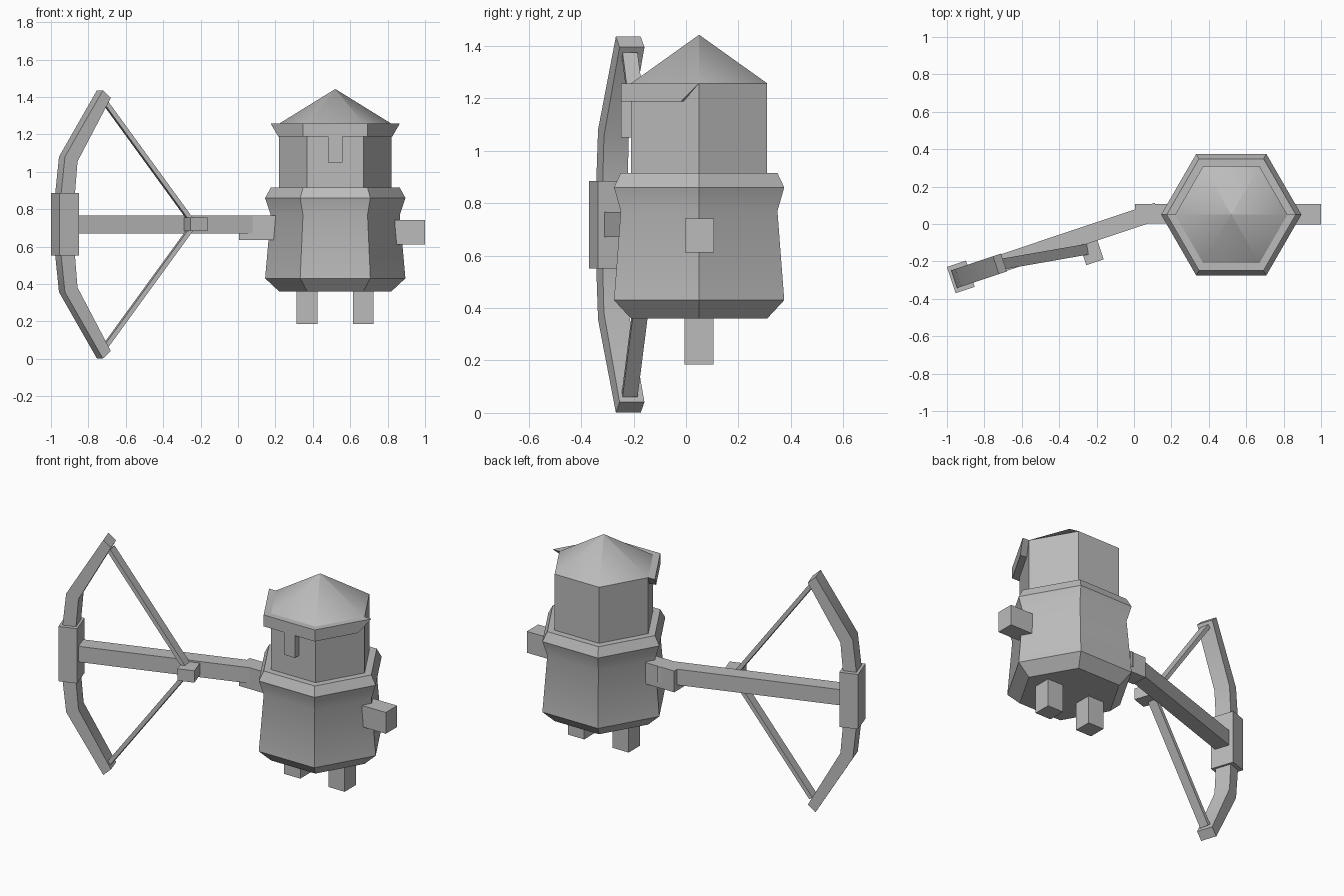
import bpy, bmesh, math
from mathutils import Matrix, Vector

if "Cube" in bpy.data.objects:
    bpy.data.objects.remove(bpy.data.objects["Cube"], do_unlink=True)

# One plain grey for everything
grey = bpy.data.materials.new("plain_grey")
grey.use_nodes = True
grey.diffuse_color = (0.5, 0.5, 0.5, 1)
grey.node_tree.nodes["Principled BSDF"].inputs["Base Color"].default_value = (0.5, 0.5, 0.5, 1)

AXIS = Vector((0.52, 0.05, 0))          # vertical axis of the figure
TILT = math.radians(18.5)               # heading of the bow
BOW = Matrix.Translation((-0.926, -0.283, 0.718)) @ Matrix.Rotation(TILT, 4, 'Z')


def finish(bm, name, matrix=None):
    bmesh.ops.remove_doubles(bm, verts=bm.verts, dist=1e-5)
    if matrix:
        bm.transform(matrix)
    bmesh.ops.recalc_face_normals(bm, faces=bm.faces)
    mesh = bpy.data.meshes.new(name)
    bm.to_mesh(mesh)
    bm.free()
    mesh.materials.append(grey)
    obj = bpy.data.objects.new(name, mesh)
    bpy.context.collection.objects.link(obj)
    bpy.ops.object.select_all(action='DESELECT')
    obj.select_set(True)
    bpy.context.view_layer.objects.active = obj
    bpy.ops.object.shade_smooth_by_angle(angle=math.radians(37))
    return obj


def box(name, lo, hi, matrix=None):
    bm = bmesh.new()
    bmesh.ops.create_cube(bm, size=1)
    lo, hi = Vector(lo), Vector(hi)
    for v in bm.verts:
        v.co = (lo + hi) / 2 + v.co * (hi - lo)
    return finish(bm, name, matrix)


def loft(name, rings):
    """Skin a list of equal-length closed rings and cap both ends."""
    bm = bmesh.new()
    loops = [[bm.verts.new(p) for p in ring] for ring in rings]
    n = len(loops[0])
    for a, b in zip(loops, loops[1:]):
        for i in range(n):
            j = (i + 1) % n
            bm.faces.new((a[i], a[j], b[j], b[i]))
    bm.faces.new(loops[0])
    bm.faces.new(loops[-1])
    return bm, name


def corner(i, r, z):
    a = i * math.pi / 3
    return AXIS + Vector((r * math.cos(a), r * math.sin(a), z))


def hexagon(name, profile):
    return finish(*loft(name, [[corner(i, r, z) for i in range(6)] for r, z in profile]))


# Body and head are hexagonal turnings
hexagon("body", [(0.30, 0.36), (0.375, 0.43), (0.345, 0.77), (0.375, 0.86), (0.345, 0.915)])
hexagon("head_with_pointed_cap", [(0.30, 0.90), (0.30, 1.257), (0.0005, 1.442)])

# Visor wraps the front half of the head, with slanted ends
R_IN, R_OUT, Z_LO, Z_HI = 0.295, 0.345, 1.187, 1.257


def visor_ring(i):
    def low(r):
        p = corner(i, r, Z_LO)
        if i == 3:
            p = p.lerp(corner(4, r, Z_LO), 0.236)
        elif i == 6:
            p = p.lerp(corner(5, r, Z_LO), 0.236)
        return p
    return [low(R_IN), low(R_OUT), corner(i, R_OUT, Z_HI), corner(i, R_IN, Z_HI)]


finish(*loft("visor", [visor_ring(i) for i in (3, 4, 5, 6)]))
box("nose_guard", (0.482, -0.247, 1.05), (0.558, -0.205, 1.20))

# Limbs
box("left_hand", (0.84, -0.003, 0.612), (1.0, 0.107, 0.742))
box("right_hand", (0.005, 0.003, 0.636), (0.20, 0.107, 0.766))
for side, x in (("right", 0.369), ("left", 0.669)):
    box(side + "_leg", (x - 0.055, -0.005, 0.185), (x + 0.055, 0.105, 0.37))

# Bow: local x runs along the stock, z is up
box("bow_grip", (-0.054, -0.074, -0.167), (0.054, 0.074, 0.167), BOW)
box("bow_stock", (0.03, -0.047, -0.048), (1.11, 0.047, 0.048), BOW)

# Limb outline: (outer x, outer z, inner x, inner z)
upper = [(-0.038, 0.16, 0.04, 0.16), (-0.016, 0.362, 0.055, 0.337), (0.198, 0.717, 0.243, 0.677)]
for name, s in (("upper_limb", 1), ("lower_limb", -1)):
    rings = [[(xo, -0.05, s * zo), (xo, 0.05, s * zo), (xi, 0.05, s * zi), (xi, -0.05, s * zi)]
             for xo, zo, xi, zi in upper]
    finish(*loft(name, rings), BOW)

# Nock block beside the stock, and the two strings running to it
heading = Matrix.Rotation(TILT, 4, 'Z')
box("string_nock", (-0.049, -0.07, -0.036), (0.049, 0.07, 0.036),
    Matrix.Translation((-0.231, -0.138, 0.72)) @ heading)
for name, s in (("upper_string", 1), ("lower_string", -1)):
    tip = Vector((-0.708, -0.215, 0.718 + s * 0.65))
    nock = Vector((-0.25, -0.135, 0.718 + s * 0.02))
    along = (nock - tip).normalized()
    flat = Vector((along.x, along.y, 0)).normalized()
    wide = Vector((-flat.y, flat.x, 0))
    thin = wide.cross(along)
    turn = Matrix((thin, wide, along)).transposed().to_4x4()
    box(name, (-0.012, -0.029, 0), (0.012, 0.029, (nock - tip).length),
        Matrix.Translation(tip) @ turn)
